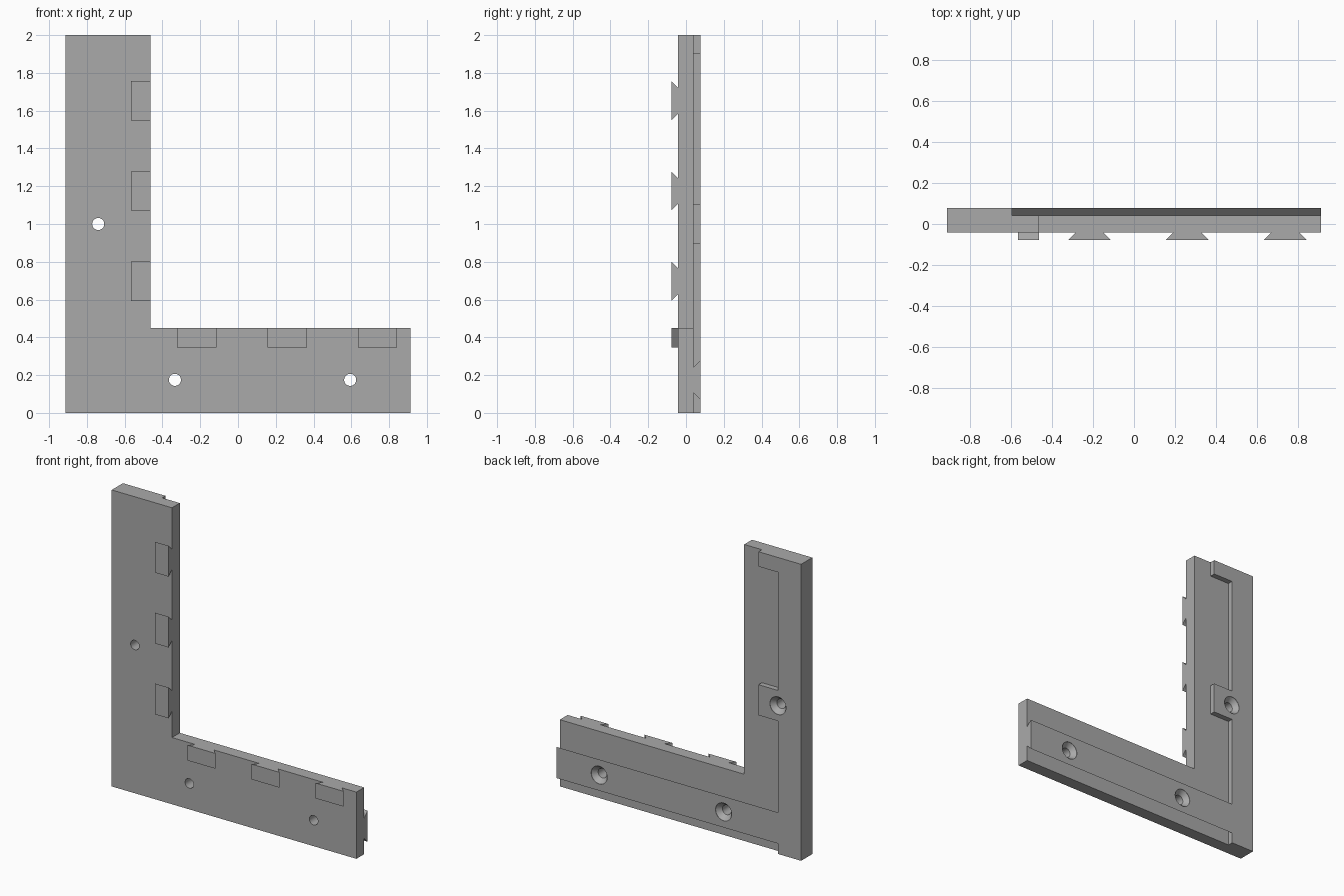
import bpy
import bmesh
from mathutils import Vector

if "Cube" in bpy.data.objects:
    bpy.data.objects.remove(bpy.data.objects["Cube"], do_unlink=True)

grey = bpy.data.materials.new("plain grey")
grey.use_nodes = True
COLOUR = (0.4, 0.4, 0.4, 1)
grey.diffuse_color = COLOUR
grey.node_tree.nodes["Principled BSDF"].inputs["Base Color"].default_value = COLOUR

# Main dimensions
SIDE, HEIGHT, LEG = 0.913, 2.0, 0.45
TAB_Y, FRONT, MID, BACK = -0.078, -0.042, 0.041, 0.077
INNER = -SIDE + LEG
FLARE = BACK - MID


def prism(name, points, sweep):
    """Extrude a flat outline along a vector."""
    bm = bmesh.new()
    face = bm.faces.new([bm.verts.new(p) for p in points])
    swept = bmesh.ops.extrude_face_region(bm, geom=[face])["geom"]
    verts = [g for g in swept if isinstance(g, bmesh.types.BMVert)]
    bmesh.ops.translate(bm, verts=verts, vec=Vector(sweep))
    bmesh.ops.recalc_face_normals(bm, faces=bm.faces)
    mesh = bpy.data.meshes.new(name)
    bm.to_mesh(mesh)
    bm.free()
    mesh.materials.append(grey)
    obj = bpy.data.objects.new(name, mesh)
    bpy.context.collection.objects.link(obj)
    return obj


# L-shaped front plate
outline = [(-SIDE, 0), (SIDE, 0), (SIDE, LEG), (INNER, LEG),
           (INNER, HEIGHT), (-SIDE, HEIGHT)]
plate = prism("corner_plate", [(x, FRONT, z) for x, z in outline],
              (0, MID - FRONT, 0))

# Raised back strip with a middle and a top lug
STEP, LUG = -0.742, -0.595
outline = [(-SIDE, 0), (STEP, 0), (STEP, 0.897), (LUG, 0.897), (LUG, 1.103),
           (STEP, 1.103), (STEP, 1.9), (LUG, 1.9), (LUG, HEIGHT), (-SIDE, HEIGHT)]
strip = prism("back_strip", [(x, MID, z) for x, z in outline], (0, FLARE, 0))

# Dovetail rail along the back of the lower leg
RAIL_Z, NECK = 0.175, 0.069
section = [(MID, RAIL_Z - NECK), (MID, RAIL_Z + NECK),
           (BACK, RAIL_Z + NECK + FLARE), (BACK, RAIL_Z - NECK - FLARE)]
rail = prism("dovetail_rail", [(STEP, y, z) for y, z in section],
             (SIDE - STEP, 0, 0))

# Dovetail tabs on the front, three along each inner edge
TAB_DEPTH, WIDE, NARROW = 0.103, 0.104, 0.068
section = [(-NARROW, FRONT), (NARROW, FRONT), (WIDE, TAB_Y), (-WIDE, TAB_Y)]
for i in range(3):
    cx, cz = -0.218 + 0.478 * i, 0.697 + 0.478 * i
    prism(f"lower_tab_{i + 1}", [(cx + s, y, LEG) for s, y in section],
          (0, 0, -TAB_DEPTH))
    prism(f"upright_tab_{i + 1}", [(INNER, y, cz + s) for s, y in section],
          (-TAB_DEPTH, 0, 0))


def hole_cutter(name, x, z):
    """Revolved countersunk screw hole, wide at the back."""
    profile = [(0.032, FRONT - 0.05), (0.032, BACK - 0.034),
               (0.06, BACK - 0.002), (0.06, BACK + 0.05)]
    bm = bmesh.new()
    rings = []
    for radius, y in profile:
        ring = bmesh.ops.create_circle(bm, segments=32, radius=radius)["verts"]
        for v in ring:
            v.co = (x + v.co.x, y, z + v.co.y)
        rings.append(ring)
    for a, b in zip(rings, rings[1:]):
        for k in range(32):
            n = (k + 1) % 32
            bm.faces.new((a[k], a[n], b[n], b[k]))
    bm.faces.new(rings[0])
    bm.faces.new(rings[-1])
    bmesh.ops.recalc_face_normals(bm, faces=bm.faces)
    mesh = bpy.data.meshes.new(name)
    bm.to_mesh(mesh)
    bm.free()
    mesh.materials.append(grey)
    cutter = bpy.data.objects.new(name, mesh)
    bpy.context.collection.objects.link(cutter)
    return cutter


# Screw holes: one through the upright, two through the rail
holes = [(strip, -0.74, 1.0), (rail, -0.334, RAIL_Z), (rail, 0.594, RAIL_Z)]
cutters = []
for i, (part, x, z) in enumerate(holes):
    cutter = hole_cutter(f"hole_cutter_{i + 1}", x, z)
    cutters.append(cutter)
    for target in (plate, part):
        cut = target.modifiers.new(f"screw_hole_{i + 1}", 'BOOLEAN')
        cut.operation = 'DIFFERENCE'
        cut.solver = 'EXACT'
        cut.object = cutter

# Bake the holes, remove the cutters and smooth only the round walls
for part in (plate, strip, rail):
    bpy.ops.object.select_all(action='DESELECT')
    part.select_set(True)
    bpy.context.view_layer.objects.active = part
    for mod in list(part.modifiers):
        bpy.ops.object.modifier_apply(modifier=mod.name)
    bpy.ops.object.shade_smooth_by_angle(angle=0.5)
for cutter in cutters:
    bpy.data.objects.remove(cutter, do_unlink=True)
